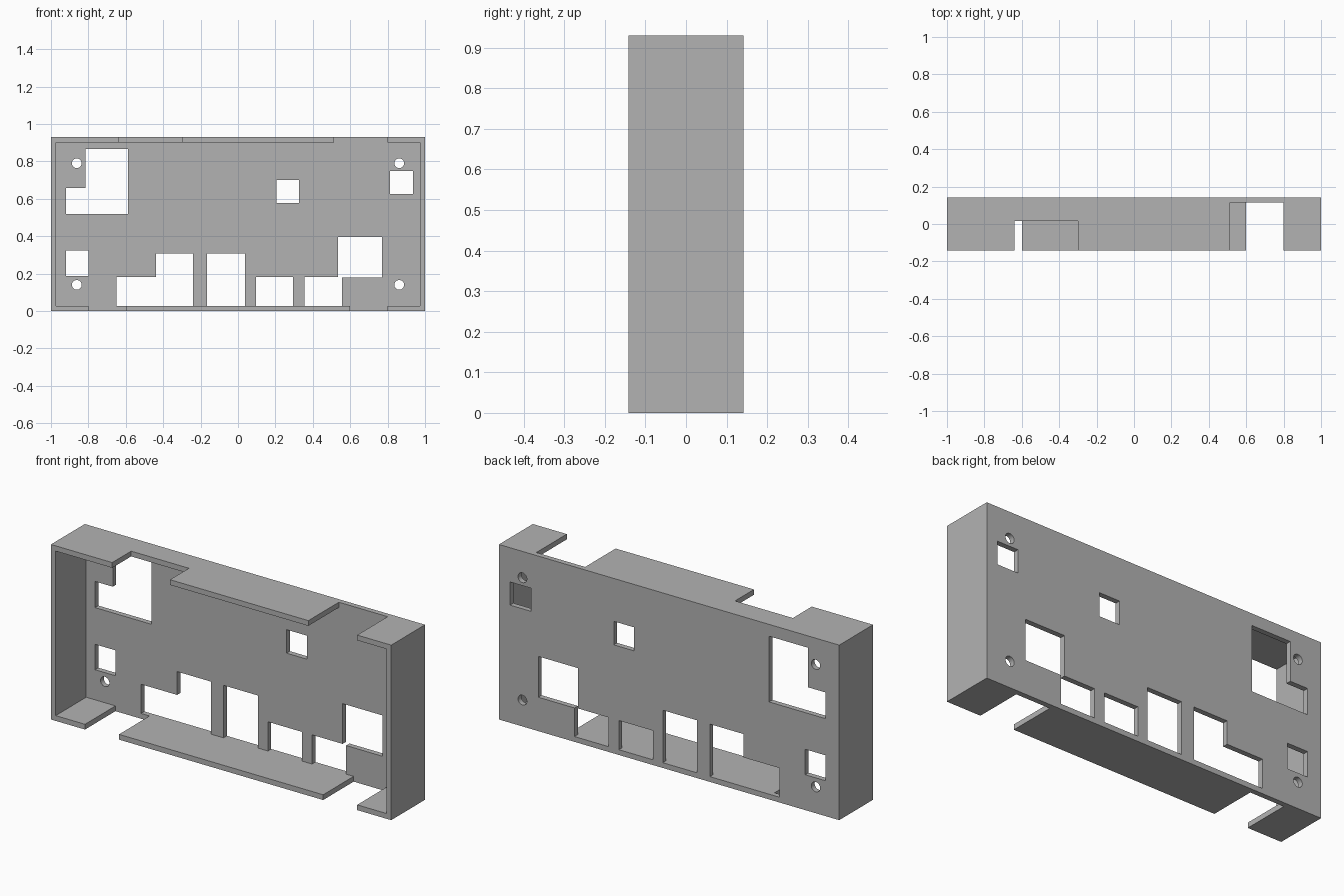
import bpy
import bmesh
import math

if "Cube" in bpy.data.objects:
    bpy.data.objects.remove(bpy.data.objects["Cube"], do_unlink=True)

HALF_W, HALF_D, HEIGHT = 1.0, 0.142, 0.93
WALL = 0.028
INNER_Y = HALF_D - WALL      # inner face of the back panel
FRONT = -HALF_D - 0.1        # safely beyond the open front
BACK = HALF_D + 0.1

grey = bpy.data.materials.new("plain grey")
grey.use_nodes = True
colour = (0.45, 0.45, 0.45, 1)
grey.diffuse_color = colour
grey.node_tree.nodes["Principled BSDF"].inputs["Base Color"].default_value = colour


def prism(name, outline, y0, y1):
    """Extrude an (x, z) outline from y0 to y1."""
    bm = bmesh.new()
    face = bm.faces.new([bm.verts.new((x, y0, z)) for x, z in outline])
    grown = bmesh.ops.extrude_face_region(bm, geom=[face])["geom"]
    verts = [v for v in grown if isinstance(v, bmesh.types.BMVert)]
    bmesh.ops.translate(bm, verts=verts, vec=(0, y1 - y0, 0))
    bmesh.ops.recalc_face_normals(bm, faces=bm.faces)
    mesh = bpy.data.meshes.new(name)
    bm.to_mesh(mesh)
    bm.free()
    obj = bpy.data.objects.new(name, mesh)
    bpy.context.collection.objects.link(obj)
    return obj


def rect(x0, x1, z0, z1):
    return [(x0, z0), (x1, z0), (x1, z1), (x0, z1)]


def circle(cx, cz, r, n=32):
    return [(cx + r * math.cos(2 * math.pi * i / n),
             cz + r * math.sin(2 * math.pi * i / n)) for i in range(n)]


# Solid block for the shell
shell = prism("enclosure_shell", rect(-HALF_W, HALF_W, 0, HEIGHT), -HALF_D, HALF_D)
shell.data.materials.append(grey)


def cut(outline, y0, y1):
    cutter = prism("cutter", outline, y0, y1)
    cutter.data.materials.append(grey)
    cutter.hide_render = True
    mod = shell.modifiers.new("cut", "BOOLEAN")
    mod.operation = "DIFFERENCE"
    mod.solver = "EXACT"
    mod.object = cutter
    bpy.context.view_layer.objects.active = shell
    bpy.ops.object.modifier_apply(modifier=mod.name)
    bpy.data.objects.remove(cutter, do_unlink=True)


# Hollow inside, open to the front
cut(rect(-HALF_W + WALL, HALF_W - WALL, WALL, HEIGHT - WALL), FRONT, INNER_Y)

# Notches in the top wall and the bottom wall
above, below = HEIGHT + 0.1, -0.1
cut(rect(-0.64, -0.30, HEIGHT - WALL, above), FRONT, 0.017)
cut(rect(0.513, 0.80, HEIGHT - WALL, above), FRONT, INNER_Y)
for x0, x1 in ((-0.80, -0.60), (0.60, 0.80)):
    cut(rect(x0, x1, below, WALL), FRONT, INNER_Y)

# Windows and connector openings in the back panel
LOW, TALL = 0.183, 0.307
openings = [
    [(-0.92, 0.518), (-0.588, 0.518), (-0.588, 0.867),
     (-0.816, 0.867), (-0.816, 0.657), (-0.92, 0.657)],
    [(-0.65, WALL), (-0.24, WALL), (-0.24, TALL),
     (-0.438, TALL), (-0.438, LOW), (-0.65, LOW)],
    rect(-0.165, 0.037, WALL, TALL),
    rect(0.096, 0.295, WALL, LOW),
    [(0.355, WALL), (0.556, WALL), (0.556, 0.18), (0.769, 0.18),
     (0.769, 0.397), (0.535, 0.397), (0.535, LOW), (0.355, LOW)],
    rect(-0.92, -0.80, 0.188, 0.323),
    rect(0.205, 0.325, 0.577, 0.702),
    rect(0.813, 0.935, 0.625, 0.748),
]
for outline in openings:
    cut(outline, INNER_Y - 0.05, BACK)

# Screw holes near the corners
for x in (-0.862, 0.862):
    for z in (0.14, 0.79):
        cut(circle(x, z, 0.026), INNER_Y - 0.05, BACK)

# Smooth the round holes, keep every corner crisp
for obj in bpy.context.selected_objects:
    obj.select_set(False)
shell.select_set(True)
bpy.context.view_layer.objects.active = shell
bpy.ops.object.shade_smooth_by_angle(angle=math.radians(30))
